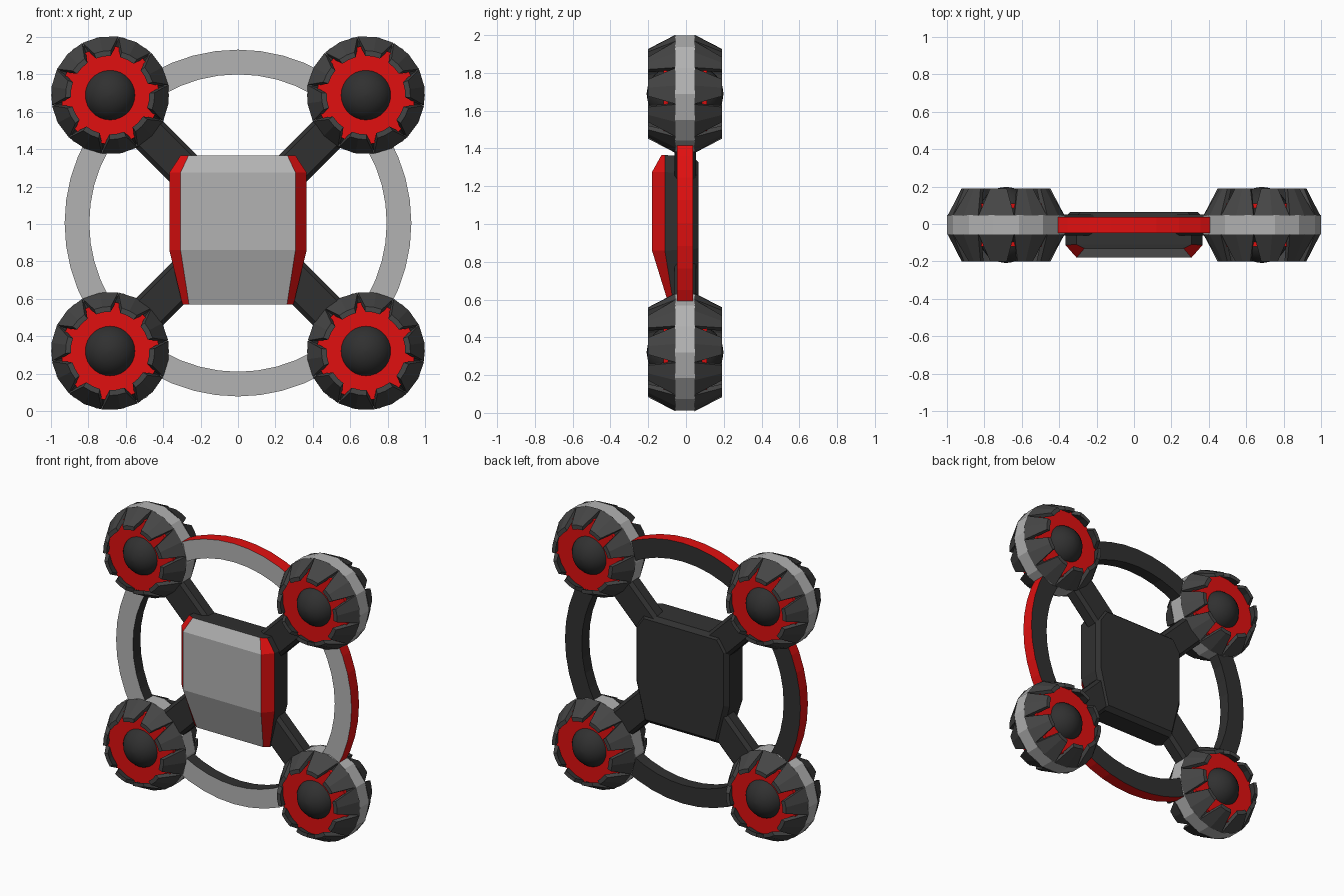
import bpy, bmesh
from math import sin, cos, pi, radians

if "Cube" in bpy.data.objects:
    bpy.data.objects.remove(bpy.data.objects["Cube"])


def material(name, c):
    m = bpy.data.materials.new(name)
    m.diffuse_color = (*c, 1)
    m.use_nodes = True
    m.node_tree.nodes["Principled BSDF"].inputs["Base Color"].default_value = m.diffuse_color
    return m


DARK = material("dark", (0.03, 0.03, 0.03))
TREAD = material("tread", (0.06, 0.06, 0.06))
RED = material("red", (0.75, 0.005, 0.005))
LIGHT = material("light", (0.45, 0.45, 0.45))


def build(name, verts, faces, mats, idx=None):
    me = bpy.data.meshes.new(name)
    me.from_pydata(verts, [], faces)
    for m in mats:
        me.materials.append(m)
    if idx:
        me.polygons.foreach_set("material_index", idx)
    bm = bmesh.new()
    bm.from_mesh(me)
    bmesh.ops.recalc_face_normals(bm, faces=bm.faces)
    bm.to_mesh(me)
    bm.free()
    ob = bpy.data.objects.new(name, me)
    bpy.context.collection.objects.link(ob)
    return ob


def lathe(name, profile, n, mats, row_mats=None, closed=False, phase=0.0):
    """Spin (radius, y) points about the y axis; open profiles get end caps."""
    k = len(profile)
    verts = [(r * cos(phase + 2 * pi * i / n), y, r * sin(phase + 2 * pi * i / n))
             for i in range(n) for r, y in profile]
    faces, idx = [], []
    for i in range(n):
        a, b = i * k, (i + 1) % n * k
        for j in range(k if closed else k - 1):
            j2 = (j + 1) % k
            faces.append((a + j, b + j, b + j2, a + j2))
            idx.append(row_mats[j] if row_mats else 0)
    if not closed:
        for j in (0, k - 1):
            faces.append([i * k + j for i in range(n)])
            idx.append(0)
    return build(name, verts, faces, mats, idx)


CY = -0.005  # mid plane of the wheels


def wheel_parts():
    parts = [lathe("wheel_belt", [(0.316, CY - 0.052), (0.316, CY + 0.052)], 14, [LIGHT])]
    # Drum under the tread
    parts.append(lathe("wheel_drum", [(0.25, CY - 0.1), (0.3, CY - 0.05),
                                      (0.3, CY + 0.05), (0.25, CY + 0.1)], 28, [DARK]))
    # Ten tapered tread blades on each side
    verts, faces = [], []
    for s in (-1, 1):
        for b in range(10):
            mid = radians(80 + 36 * b)
            o = len(verts)
            for y, ro, ri, half in ((0.05, 0.316, 0.28, 17.8), (0.195, 0.238, 0.21, 11)):
                for r in (ro, ri):
                    for t in (-1, 0, 1):
                        a = mid + radians(half) * t
                        verts.append((r * cos(a), CY + s * y, r * sin(a)))
            for t in (0, 1):
                faces += [[o + t + q for q in f] for f in
                          ((0, 1, 7, 6), (3, 4, 10, 9), (6, 7, 10, 9), (0, 1, 4, 3))]
            faces += [[o + q for q in f] for f in ((0, 3, 9, 6), (2, 5, 11, 8))]
    parts.append(build("wheel_tread", verts, faces, [TREAD]))
    # Recessed red discs and hub domes
    for s, side in ((-1, "front"), (1, "back")):
        parts.append(lathe("wheel_disc_" + side, [(0.262, CY + s * 0.09), (0.262, CY + s * 0.115)],
                           30, [RED]))
        prof = [(0.146 * cos(radians(a)), CY + s * (0.057 + 0.146 * sin(radians(a))))
                for a in (0, 15, 30, 45, 60, 75, 88)]
        dome = lathe("wheel_hub_" + side, prof, 28, [DARK])
        dome.data.shade_smooth()
        parts.append(dome)
    return parts


# Four wheels, mirrored left to right
for part in wheel_parts():
    base = part.name
    for sx, sz, tag in ((1, 1, "top_right"), (-1, 1, "top_left"),
                        (1, -1, "bottom_right"), (-1, -1, "bottom_left")):
        ob = part if tag == "top_right" else part.copy()
        if ob is not part:
            bpy.context.collection.objects.link(ob)
        ob.name = base + "_" + tag
        ob.location = (sx * 0.684, 0, 1.005 + sz * 0.684)
        ob.scale.x = sx

# Guard ring: light front, red rim, dark inside and back
ring = lathe("guard_ring", [(0.795, -0.047), (0.927, -0.047), (0.927, 0.037), (0.795, 0.037)],
             48, [LIGHT, RED, DARK], [0, 1, 2, 2], closed=True)
ring.location.z = 1.005

# Diagonal arms with chamfered edges
for sx in (-1, 1):
    for sz in (-1, 1):
        sec = [(-0.102, -0.04), (-0.08, -0.062), (0.08, -0.062), (0.102, -0.04),
               (0.102, 0.03), (0.08, 0.052), (-0.08, 0.052), (-0.102, 0.03)]
        h = 0.5 ** 0.5
        verts = [(sx * h * (d + w), y, 1.005 + sz * h * (d - w))
                 for d in (0.2, 0.74) for w, y in sec]
        faces = [(i, (i + 1) % 8, 8 + (i + 1) % 8, 8 + i) for i in range(8)]
        faces += [range(8), range(8, 16)]
        build("arm_%s_%s" % ("top" if sz > 0 else "bottom", "right" if sx > 0 else "left"),
              verts, faces, [DARK])

# Body: (z, panel half width, panel y, outer half width, outer y) from the bottom up
LEVELS = [(0.57, 0.262, -0.09, 0.297, -0.065), (0.86, 0.307, -0.18, 0.367, -0.112),
          (1.275, 0.307, -0.18, 0.367, -0.112), (1.365, 0.265, -0.13, 0.308, -0.11)]


def outline(f):
    right = [f(l) for l in LEVELS]
    return right + [(-x, y, z) for x, y, z in reversed(right)]


rings = [outline(lambda l: (l[1], l[2], l[0])),
         outline(lambda l: (l[3], l[4], l[0])),
         outline(lambda l: (l[3], 0.035, 1 + (l[0] - 1) * 0.97)),
         outline(lambda l: (l[3] * 0.93, 0.065, 1 + (l[0] - 1) * 0.9))]
verts = sum(rings, [])
faces = [(i, i + 1, 6 - i, 7 - i) for i in range(3)]
idx = [0, 0, 0]
for k in range(3):
    for j in range(8):
        n = (j + 1) % 8
        faces.append((8 * k + j, 8 * k + n, 8 * k + 8 + n, 8 * k + 8 + j))
        idx.append(1 if k == 0 and j not in (3, 7) else 2)
faces.append(range(24, 32))
idx.append(2)
build("body", verts, faces, [LIGHT, RED, DARK], idx)
